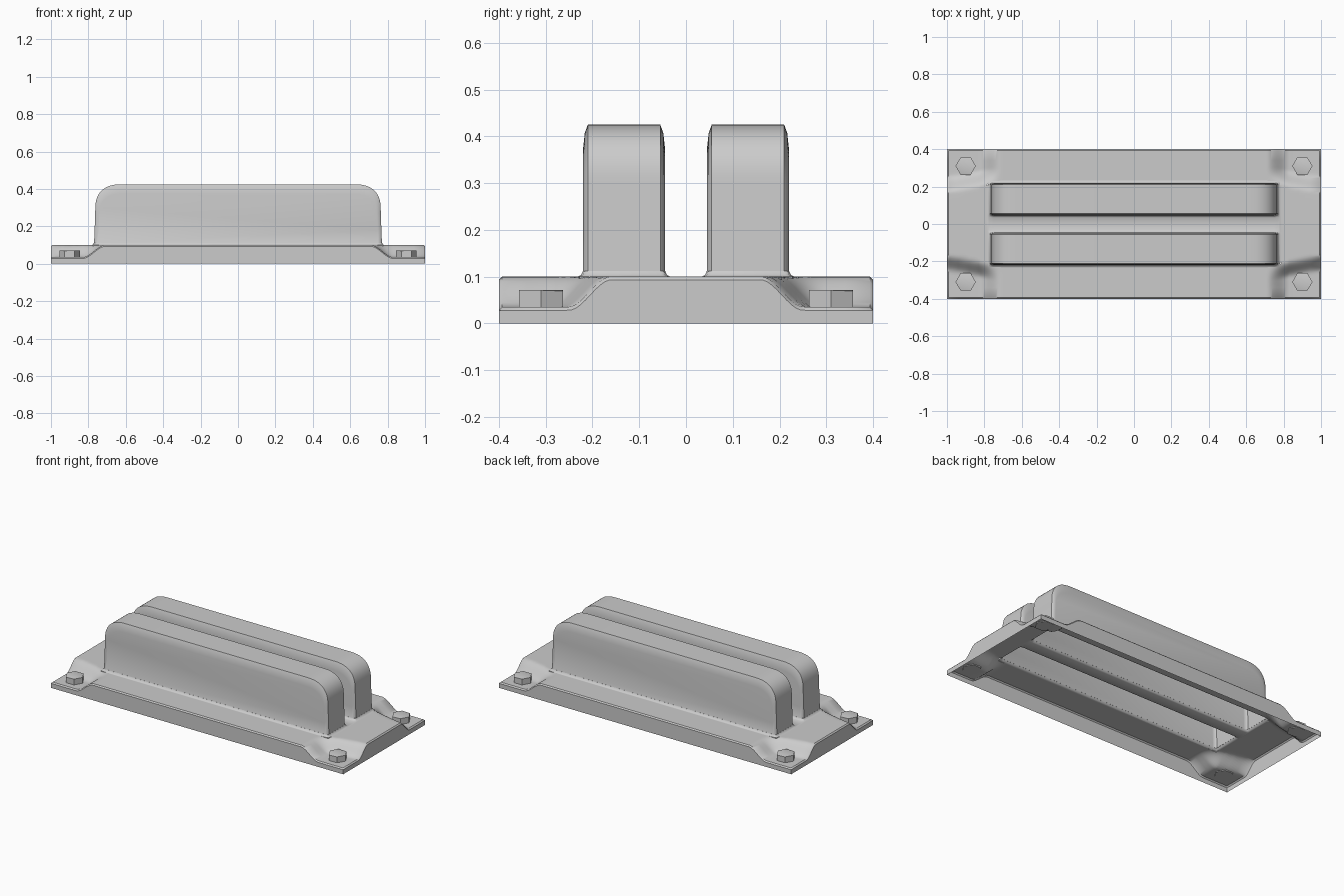
import bpy, bmesh, math

if "Cube" in bpy.data.objects:
    bpy.data.objects.remove(bpy.data.objects["Cube"])


def make_object(name, bm):
    bmesh.ops.recalc_face_normals(bm, faces=bm.faces)
    mesh = bpy.data.meshes.new(name)
    bm.to_mesh(mesh)
    bm.free()
    obj = bpy.data.objects.new(name, mesh)
    bpy.context.collection.objects.link(obj)
    return obj


def smoothstep(a, b, v):
    t = min(1, max(0, (v - a) / (b - a)))
    return t * t * (3 - 2 * t)


def plate_height(x, y):
    x, y = abs(x), abs(y)
    start = 0.16 + 0.05 * (1 - x) / 0.23
    drop = smoothstep(0.71, 0.83, x) * smoothstep(start, start + 0.09, y)
    rim = 0.007 if x > 0.999 or y > 0.399 else 0
    return 0.1 - 0.065 * drop - rim


def mirrored(values):
    return [-v for v in reversed(values)] + values


# Base plate: pressed sheet with four sunken corner pads
def build_plate():
    xs = mirrored([0.3, 0.7] + [0.71 + 0.01 * i for i in range(13)]
                  + [0.88, 0.94, 0.993, 1.0])
    ys = mirrored([0.06, 0.12] + [0.155 + 0.01 * i for i in range(16)]
                  + [0.34, 0.393, 0.4])
    bm = bmesh.new()
    grid = [[bm.verts.new((x, y, plate_height(x, y))) for y in ys] for x in xs]
    for a, b in zip(grid, grid[1:]):
        for j in range(len(ys) - 1):
            bm.faces.new((a[j], b[j], b[j + 1], a[j + 1]))
    rim = [e for e in bm.edges if e.is_boundary]
    skirt = bmesh.ops.extrude_edge_only(bm, edges=rim)["geom"]
    for v in skirt:
        if isinstance(v, bmesh.types.BMVert):
            v.co.z = 0
    bmesh.ops.contextual_create(
        bm, geom=[e for e in bm.edges if e.is_boundary])
    return make_object("cover_shell", bm)


def loft(name, loops):
    bm = bmesh.new()
    rings = [[bm.verts.new(p) for p in loop] for loop in loops]
    n = len(rings[0])
    for a, b in zip(rings, rings[1:]):
        for i in range(n):
            k = (i + 1) % n
            bm.faces.new((a[i], a[k], b[k], b[i]))
    bm.faces.new(rings[0])
    bm.faces.new(rings[-1])
    return make_object(name, bm)


# Tall raised rib with rounded ends
def build_rib(yc):
    half = [(0.772, 0.05), (0.77, 0.1), (0.766, 0.2)]
    for i in range(13):
        t = math.pi / 2 * i / 12
        half.append((0.62 + 0.143 * abs(math.cos(t)) ** 0.8,
                     0.29 + 0.135 * math.sin(t) ** 0.8))
    profile = half + [(-x, z) for x, z in reversed(half)]

    def loop(y, d):
        return [(x * (1 - 0.5 * d), yc + y,
                 0.05 + (z - 0.05) * (0.375 - d) / 0.375) for x, z in profile]

    sides = [(0.0775, 0), (0.084, 0.018), (0.0875, 0.05)]
    return loft("rib", [loop(-y, d) for y, d in reversed(sides)]
                + [loop(y, d) for y, d in sides])


# Small fillet where a rib meets the plate
def build_fillet(yc):
    loops = []
    for grow, z in [(0.011, 0.06), (0.011, 0.1), (0.004, 0.104), (0.0005, 0.112)]:
        x, y, c = 0.77 + grow, 0.0875 + grow, 0.012
        q = [(x, y - c), (x - 0.3 * c, y - 0.3 * c), (x - 2 * c, y)]
        ring = (q + [(-a, b) for a, b in reversed(q)]
                + [(-a, -b) for a, b in q] + [(a, -b) for a, b in reversed(q)])
        loops.append([(a, yc + b, z) for a, b in ring])
    return loft("fillet", loops)


def smooth(obj, angle):
    bpy.ops.object.select_all(action='DESELECT')
    obj.select_set(True)
    bpy.context.view_layer.objects.active = obj
    bpy.ops.object.shade_smooth_by_angle(angle=math.radians(angle))


# Join everything into one shell, then open the underside
shell = build_plate()
for yc in (-0.1325, 0.1325):
    for part in (build_fillet(yc), build_rib(yc)):
        bpy.context.view_layer.objects.active = shell
        mod = shell.modifiers.new("join", 'BOOLEAN')
        mod.operation = 'UNION'
        mod.solver = 'EXACT'
        mod.object = part
        bpy.ops.object.modifier_apply(modifier=mod.name)
        bpy.data.objects.remove(part)

bm = bmesh.new()
bm.from_mesh(shell.data)
bottom = [f for f in bm.faces if all(v.co.z < 0.001 for v in f.verts)]
bmesh.ops.delete(bm, geom=bottom, context='FACES')
bm.to_mesh(shell.data)
bm.free()
smooth(shell, 40)

# Hexagonal bolt heads on the corner pads
for sx in (-1, 1):
    for sy in (-1, 1):
        bm = bmesh.new()
        bmesh.ops.create_cone(bm, cap_ends=True, segments=6, radius1=0.054,
                              radius2=0.054, depth=0.04)
        # first corner points along x
        ang = math.atan2(bm.verts[:][0].co.y, bm.verts[:][0].co.x)
        for v in bm.verts:
            x, y = v.co.x, v.co.y
            v.co.x = x * math.cos(ang) + y * math.sin(ang) + 0.9 * sx
            v.co.y = y * math.cos(ang) - x * math.sin(ang) + 0.31 * sy
            v.co.z += 0.051
        top = [e for e in bm.edges if all(v.co.z > 0.06 for v in e.verts)]
        bmesh.ops.bevel(bm, geom=top, offset=0.002, segments=1, affect='EDGES')
        bolt = make_object("bolt_head", bm)
        smooth(bolt, 30)
